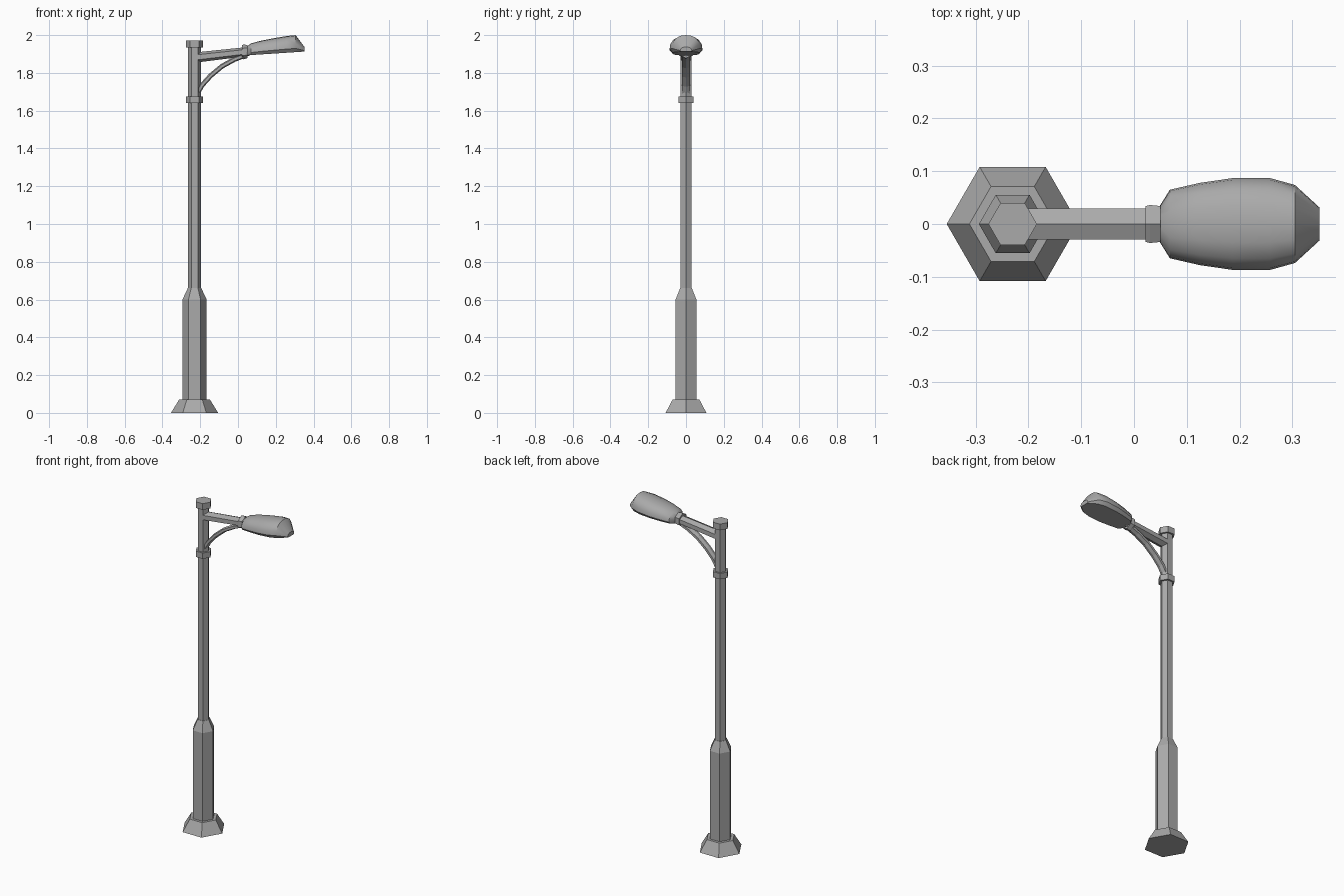
import bpy, math

if "Cube" in bpy.data.objects:
    bpy.data.objects.remove(bpy.data.objects["Cube"])

PX = -0.23  # pole axis

grey = bpy.data.materials.new("plain grey metal")
grey.diffuse_color = (0.4, 0.4, 0.4, 1)
grey.use_nodes = True
grey.node_tree.nodes["Principled BSDF"].inputs["Base Color"].default_value = grey.diffuse_color


def loft(name, rings, smooth=None):
    """Skin a list of equal-length closed rings and cap both ends."""
    n = len(rings[0])
    verts = [p for r in rings for p in r]
    faces = [(k * n + i, k * n + (i + 1) % n, (k + 1) * n + (i + 1) % n, (k + 1) * n + i)
             for k in range(len(rings) - 1) for i in range(n)]
    faces += [tuple(reversed(range(n))), tuple(range(len(verts) - n, len(verts)))]
    me = bpy.data.meshes.new(name)
    me.from_pydata(verts, [], faces)
    me.materials.append(grey)
    ob = bpy.data.objects.new(name, me)
    bpy.context.collection.objects.link(ob)
    bpy.ops.object.select_all(action='DESELECT')
    ob.select_set(True)
    bpy.context.view_layer.objects.active = ob
    bpy.ops.object.mode_set(mode='EDIT')
    bpy.ops.mesh.select_all(action='SELECT')
    bpy.ops.mesh.normals_make_consistent(inside=False)
    bpy.ops.object.mode_set(mode='OBJECT')
    if smooth:
        bpy.ops.object.shade_smooth_by_angle(angle=math.radians(smooth))
    return ob


def hex_post(name, profile):
    """Six-sided vertical part from (radius, z) pairs."""
    return loft(name, [[(PX + r * math.cos(math.radians(60 * i)),
                         r * math.sin(math.radians(60 * i)), z) for i in range(6)]
                       for r, z in profile])


def bar_ring(x, z, w, h):
    """Six-sided cross-section with a ridge on top, for parts along x."""
    return [(x, 0, z + h), (x, w, z + h / 2), (x, w, z - h / 2),
            (x, 0, z - h), (x, -w, z - h / 2), (x, -w, z + h / 2)]


# Pole
hex_post("foot", [(0.125, 0), (0.082, 0.07)])
hex_post("lower_column", [(0.064, 0.06), (0.064, 0.60), (0.036, 0.66)])
hex_post("pole", [(0.034, 0.64), (0.034, 1.95)])
hex_post("pole_collar", [(0.046, 1.64), (0.046, 1.675)])
hex_post("pole_cap", [(0.046, 1.935), (0.046, 1.972)])

# Arm and its end collar
loft("arm", [bar_ring(-0.22, 1.882, 0.029, 0.027), bar_ring(0.06, 1.914, 0.029, 0.024)])
loft("arm_collar", [bar_ring(0.022, 1.91, 0.034, 0.037), bar_ring(0.030, 1.911, 0.036, 0.039),
                    bar_ring(0.050, 1.913, 0.034, 0.035)])

# Curved brace under the arm
path = [(-0.222, 1.68), (-0.19, 1.735), (-0.145, 1.785), (-0.085, 1.835), (-0.02, 1.871), (0.03, 1.89)]
rings = []
for i, (x, z) in enumerate(path):
    a, b = path[max(i - 1, 0)], path[min(i + 1, len(path) - 1)]
    d = math.hypot(b[0] - a[0], b[1] - a[1])
    nx, nz = -(b[1] - a[1]) / d, (b[0] - a[0]) / d
    rings.append([(x + nx * s, y, z + nz * s) for y, s in
                  ((0, 0.013), (0.02, 0.007), (0.02, -0.007), (0, -0.013), (-0.02, -0.007), (-0.02, 0.007))])
loft("brace", rings)

# Lamp head: (x, half width, top z) stations over a tilted flat underside
stations = [(0.045, 0.028, 1.938), (0.068, 0.065, 1.956), (0.125, 0.078, 1.971), (0.187, 0.087, 1.983),
            (0.258, 0.087, 1.995), (0.305, 0.074, 2.0), (0.352, 0.031, 1.937)]
section = [(0.82, 0), (1, 0.22), (0.96, 0.5), (0.75, 0.8), (0.40, 0.96), (0, 1)]
section += [(-u, v) for u, v in reversed(section[:-1])]
head = []
for x, w, top in stations:
    base = 1.893 + (x - 0.05) * 0.066
    head.append([(x, w * u, base + (top - base) * v) for u, v in section])
loft("lamp_head", head, smooth=35)
